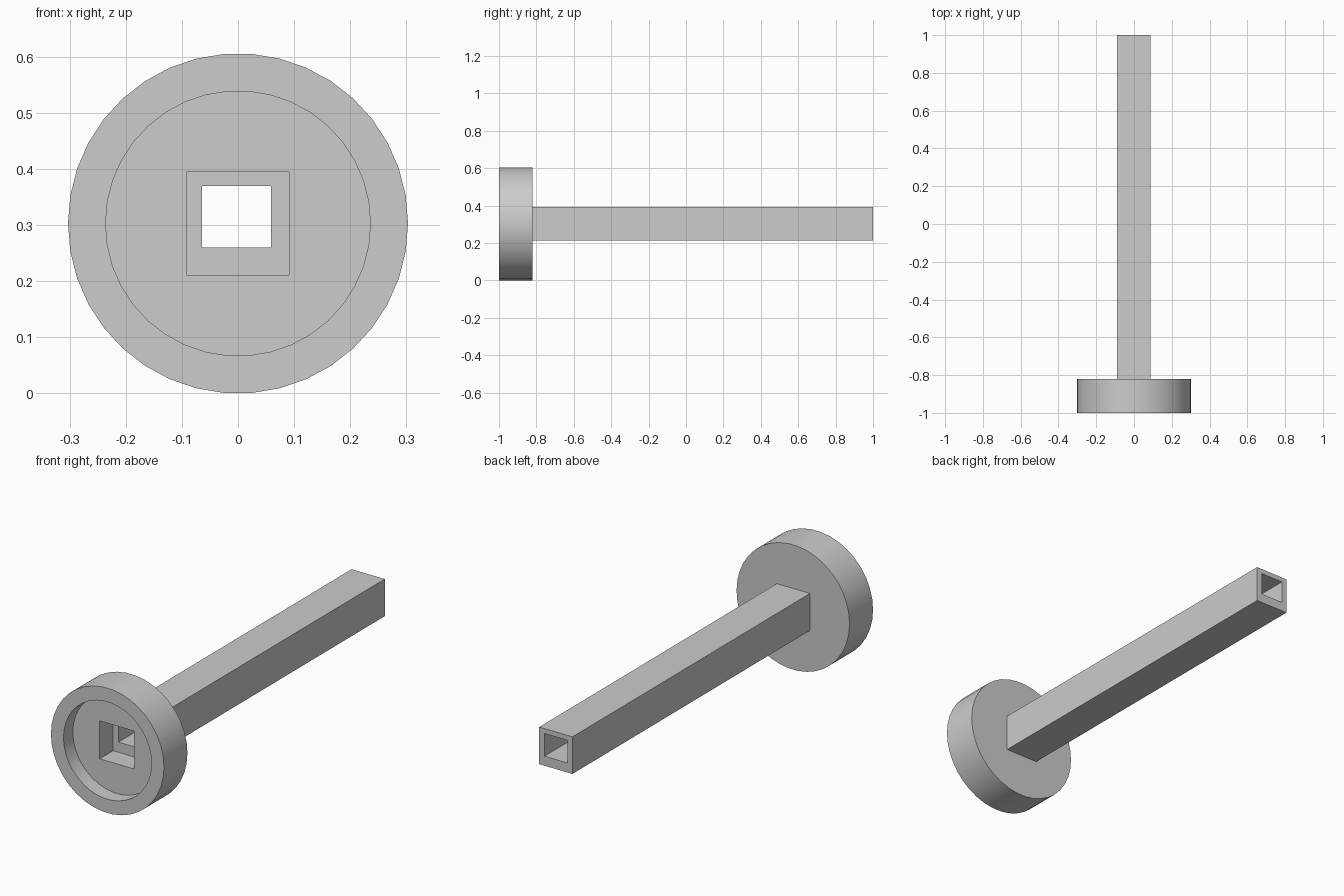
import bpy
import math
from mathutils import Vector

if "Cube" in bpy.data.objects:
    bpy.data.objects.remove(bpy.data.objects["Cube"], do_unlink=True)

CENTRE_Z = 0.303
SIDES = 38
FRONT, FLANGE_BACK, END = -1.0, -0.82, 1.0

grey = bpy.data.materials.new("plain grey")
grey.use_nodes = True
grey.diffuse_color = (0.604, 0.604, 0.604, 1)
grey.node_tree.nodes["Principled BSDF"].inputs["Base Color"].default_value = grey.diffuse_color


def finish(name):
    obj = bpy.context.object
    obj.name = name
    bpy.ops.object.transform_apply(location=True, rotation=True, scale=True)
    obj.data.materials.append(grey)
    return obj


def box(name, x0, x1, y0, y1, z0, z1):
    low, high = Vector((x0, y0, z0)), Vector((x1, y1, z1))
    bpy.ops.mesh.primitive_cube_add(size=1, location=(low + high) / 2)
    bpy.context.object.scale = high - low
    return finish(name)


def disc(name, radius, y0, y1):
    # The roll puts a corner on the x axis and a flat at the top
    bpy.ops.mesh.primitive_cylinder_add(
        vertices=SIDES, radius=radius, depth=y1 - y0,
        location=(0, (y0 + y1) / 2, CENTRE_Z),
        rotation=(math.pi / 2, math.pi / SIDES, 0))
    return finish(name)


def cut(target, cutter):
    cutter.hide_render = True
    mod = target.modifiers.new("cut", "BOOLEAN")
    mod.operation = "DIFFERENCE"
    mod.solver = "EXACT"
    mod.object = cutter
    bpy.ops.object.select_all(action="DESELECT")
    bpy.context.view_layer.objects.active = target
    target.select_set(True)
    bpy.ops.object.modifier_apply(modifier=mod.name)
    bpy.data.objects.remove(cutter, do_unlink=True)


def bore():
    return box("bore_cutter", -0.064, 0.059, -1.2, 1.2, 0.26, 0.37)


# Round flange with a shallow recess, a square socket and the through bore
flange = disc("round_flange", 0.303, FRONT, FLANGE_BACK)
cut(flange, disc("recess_cutter", 0.236, FRONT - 0.1, -0.928))
cut(flange, box("socket_cutter", -0.092, 0.091, FRONT - 0.1, -0.825, 0.211, 0.395))
cut(flange, bore())
bpy.ops.object.shade_smooth_by_angle(angle=math.radians(30))

# Hollow square shaft
shaft = box("square_shaft", -0.091, 0.087, FLANGE_BACK, END, 0.214, 0.394)
cut(shaft, bore())
